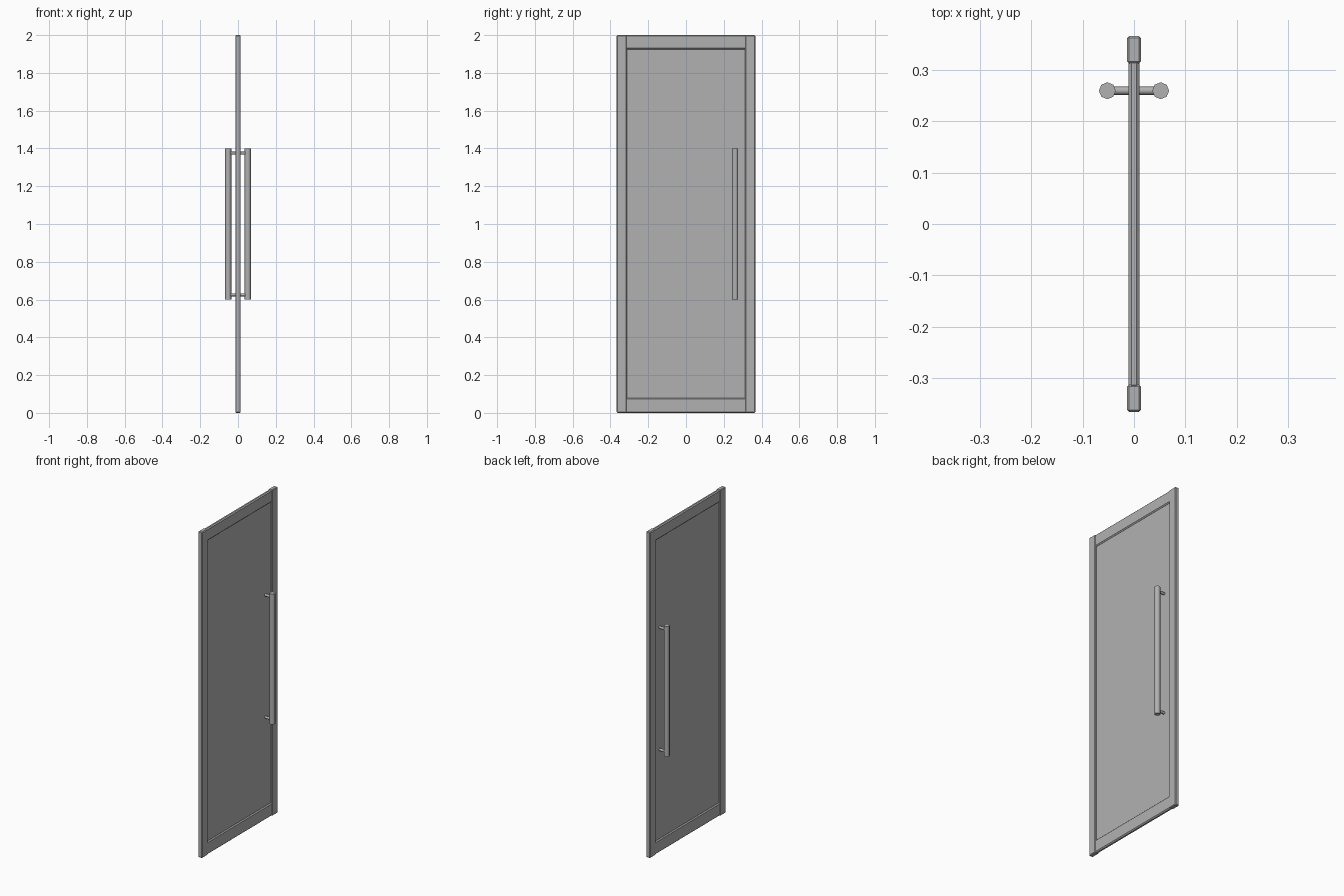
import bpy, math

if "Cube" in bpy.data.objects:
    bpy.data.objects.remove(bpy.data.objects["Cube"])

grey = bpy.data.materials.new("dark_grey")
grey.diffuse_color = (0.44, 0.44, 0.44, 1)
grey.use_nodes = True
grey.node_tree.nodes["Principled BSDF"].inputs["Base Color"].default_value = grey.diffuse_color

def box(name, lo, hi, bevel=0.0):
    bpy.ops.mesh.primitive_cube_add(size=1, location=[(a + b) / 2 for a, b in zip(lo, hi)])
    ob = bpy.context.object
    ob.name = name
    ob.scale = [b - a for a, b in zip(lo, hi)]
    bpy.ops.object.transform_apply(location=False, rotation=False, scale=True)
    ob.data.materials.append(grey)
    if bevel:
        mod = ob.modifiers.new("edge_chamfer", 'BEVEL')
        mod.width = bevel
        mod.segments = 1
    return ob

def rod(name, radius, length, loc, rot=(0, 0, 0), sides=8):
    bpy.ops.mesh.primitive_cylinder_add(vertices=sides, radius=radius, depth=length,
                                        location=loc, rotation=rot)
    ob = bpy.context.object
    ob.name = name
    ob.data.materials.append(grey)
    bpy.ops.object.shade_smooth_by_angle(angle=math.radians(50))
    return ob

W, INNER, H = 0.367, 0.315, 2.0
HANDLE_Y = 0.26

# Door panel
box("panel", (-0.004, -INNER - 0.01, 0.06), (0.004, INNER + 0.01, 1.94))

# Vertical frame stiles
for side, s in (("left", -1), ("right", 1)):
    y0, y1 = sorted((s * (INNER - 0.002), s * W))
    box(f"{side}_stile", (-0.0135, y0, 0), (0.0135, y1, H), 0.004)

# Top and bottom rails, chamfered
for name, z0, z1 in (("bottom_rail", 0.0, 0.08), ("top_rail", 1.925, H)):
    box(name, (-0.0105, -INNER - 0.005, z0), (0.0105, INNER + 0.005, z1), 0.006)

# Pull handle on each face with its standoffs
for side, s in (("outer", -1), ("inner", 1)):
    rod(f"{side}_handle_bar", 0.0165, 0.8, (s * 0.052, HANDLE_Y, 1.0))
    for level, z in (("lower", 0.625), ("upper", 1.375)):
        rod(f"{side}_{level}_standoff", 0.008, 0.05, (s * 0.027, HANDLE_Y, z),
            (0, math.pi / 2, 0))
